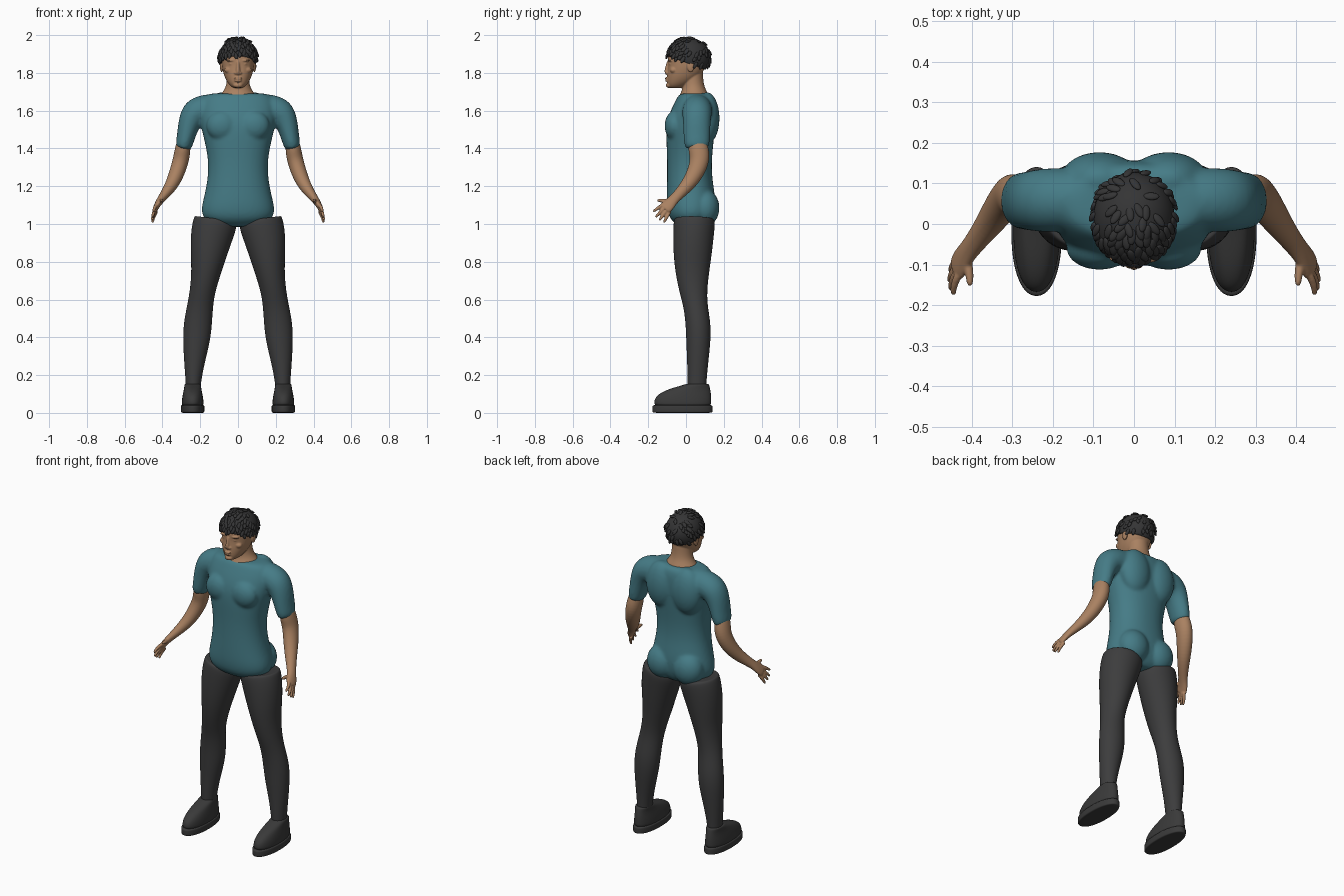
import bpy, bmesh, math, random
from mathutils import Vector, Matrix

cube = bpy.data.objects.get("Cube")
if cube:
    bpy.data.objects.remove(cube, do_unlink=True)
random.seed(7)


def material(name, r, g, b):
    m = bpy.data.materials.new(name)
    m.use_nodes = True
    m.diffuse_color = (r, g, b, 1)
    bsdf = next(n for n in m.node_tree.nodes if n.type == 'BSDF_PRINCIPLED')
    bsdf.inputs["Base Color"].default_value = (r, g, b, 1)
    return m


TEAL = material("teal cloth", .06, .2, .24)
SKIN = material("skin", .40, .22, .12)
BLACK = material("black hair", .035, .035, .036)
PANTS = material("charcoal cloth", .046, .046, .047)
SHOE = material("dark leather", .042, .042, .042)


def loft(bm, stations, flat=False, power=2.0, seg=24):
    """Closed tube through (x, y, z, side radius, depth radius) stations."""
    pts = [Vector(s[:3]) for s in stations]
    rings = []
    for i, s in enumerate(stations):
        t = Vector((0, 0, 1))
        if not flat:
            t = (pts[min(i + 1, len(pts) - 1)] - pts[max(i - 1, 0)]).normalized()
        u = Vector((0, 1, 0))
        u = (u - t * u.dot(t)).normalized()
        v = t.cross(u)
        # an inner ring at each end keeps the rim crisp
        scales = [.6, 1] if i == 0 else [1, .6] if i == len(pts) - 1 else [1]
        for k in scales:
            ring = []
            for j in range(seg):
                a = math.tau * j / seg
                c, d = math.cos(a), math.sin(a)
                c = math.copysign(abs(c) ** (2 / power), c)
                d = math.copysign(abs(d) ** (2 / power), d)
                ring.append(bm.verts.new(pts[i] + v * (c * s[3] * k) + u * (d * s[4] * k)))
            rings.append(ring)
    for a, b in zip(rings, rings[1:]):
        for j in range(seg):
            n = (j + 1) % seg
            bm.faces.new((a[j], a[n], b[n], b[j]))
    bm.faces.new(rings[0][::-1])
    bm.faces.new(rings[-1])


def levels(rows, x=0):
    """Turn (z, front y, back y, half width) rows into stations."""
    return [(x, (f + b) / 2, z, w, (b - f) / 2) for z, f, b, w in rows]


def flip(stations, s):
    return [(p[0] * s,) + tuple(p[1:]) for p in stations]


def blob(bm, centre, radii, rot=None):
    m = Matrix.Translation(centre) @ (rot or Matrix()) @ Matrix.Diagonal((*radii, 1))
    bmesh.ops.create_uvsphere(bm, u_segments=16, v_segments=10, radius=1, matrix=m)


def finish(name, bm, mat, subsurf=2, voxel=0, smooth=0):
    bmesh.ops.recalc_face_normals(bm, faces=bm.faces[:])
    me = bpy.data.meshes.new(name)
    bm.to_mesh(me)
    bm.free()
    me.materials.append(mat)
    me.shade_smooth()
    ob = bpy.data.objects.new(name, me)
    bpy.context.scene.collection.objects.link(ob)
    if subsurf:
        mod = ob.modifiers.new("Subdivision", 'SUBSURF')
        mod.levels = mod.render_levels = subsurf
    if voxel:
        mod = ob.modifiers.new("Blend", 'REMESH')
        mod.mode = 'VOXEL'
        mod.voxel_size = voxel
        mod.use_smooth_shade = True
        mod = ob.modifiers.new("Soften", 'SMOOTH')
        mod.factor = .5
        mod.iterations = smooth
    return ob


# Shirt: torso, muscles and sleeves blended into one surface
bm = bmesh.new()
loft(bm, levels([
    (.985, -.03, .11, .10), (1.02, -.085, .14, .185), (1.08, -.10, .155, .197),
    (1.15, -.102, .155, .178), (1.25, -.10, .137, .158), (1.35, -.10, .137, .158),
    (1.45, -.105, .148, .18), (1.53, -.104, .155, .2), (1.60, -.083, .158, .205),
    (1.66, -.052, .153, .195), (1.692, -.035, .135, .16)]), flat=True, power=2.2, seg=32)
for s in (1, -1):
    blob(bm, (.085 * s, -.06, 1.52), (.085, .055, .08))
    blob(bm, (.088 * s, .10, 1.085), (.095, .08, .10))
    blob(bm, (.085 * s, .11, 1.56), (.10, .07, .14))
    loft(bm, flip([
        (.08, .06, 1.615, .075, .075), (.19, .06, 1.605, .085, .08),
        (.235, .058, 1.585, .077, .078), (.26, .057, 1.53, .059, .073),
        (.274, .057, 1.47, .049, .071), (.290, .058, 1.40, .044, .067)], s))
finish("shirt", bm, TEAL, voxel=.009, smooth=6)

# Head with face features and ears
bm = bmesh.new()
loft(bm, levels([
    (1.72, -.088, -.02, .026), (1.735, -.099, .01, .046), (1.765, -.101, .06, .066),
    (1.80, -.101, .09, .079), (1.84, -.094, .105, .086), (1.88, -.099, .11, .086),
    (1.93, -.085, .10, .078), (1.95, -.06, .08, .055)]), flat=True, power=2.2)
loft(bm, levels([
    (1.64, -.045, .125, .10), (1.68, -.038, .122, .098), (1.70, -.024, .112, .08),
    (1.73, -.018, .096, .062), (1.78, -.018, .09, .058), (1.82, -.01, .09, .058)]), flat=True)
loft(bm, [(0, -.09, 1.86, .009, .012), (0, -.098, 1.83, .009, .012),
          (0, -.104, 1.806, .013, .013), (0, -.098, 1.793, .014, .010)], seg=12)
blob(bm, (0, -.104, 1.771), (.024, .008, .006))
blob(bm, (0, -.102, 1.759), (.021, .009, .006))
blob(bm, (0, -.09, 1.734), (.026, .018, .014))
for s in (1, -1):
    blob(bm, (.036 * s, -.083, 1.866), (.028, .014, .006))
    blob(bm, (.034 * s, -.079, 1.847), (.015, .012, .008))
    blob(bm, (.013 * s, -.099, 1.799), (.008, .009, .007))
    blob(bm, (.047 * s, -.066, 1.815), (.026, .02, .018))
    blob(bm, (.087 * s, .025, 1.835), (.009, .02, .032))
finish("head", bm, SKIN, voxel=.004, smooth=2)

# Hair cap, trimmed along a sloping hairline
centre, radii = Vector((0, .015, 1.882)), Vector((.1, .113, .104))
bm = bmesh.new()
bmesh.ops.create_uvsphere(bm, u_segments=40, v_segments=24, radius=1,
                          matrix=Matrix.Translation(centre) @ Matrix.Diagonal((*radii, 1)))
bmesh.ops.bisect_plane(bm, geom=bm.verts[:] + bm.edges[:] + bm.faces[:],
                       plane_co=(0, -.1, 1.89), plane_no=(0, .36, 1), clear_inner=True)
bmesh.ops.holes_fill(bm, edges=[e for e in bm.edges if e.is_boundary])
finish("hair_cap", bm, BLACK, subsurf=0)

# Leaf-shaped curls, denser over the fringe and hairline
bm = bmesh.new()
count = 260
for i in range(count):
    h = 1 - 1.5 * (i + .5) / count
    a = i * math.pi * (3 - math.sqrt(5))
    n = Vector((math.cos(a), math.sin(a), 0)) * math.sqrt(1 - h * h) + Vector((0, 0, h))
    p = centre + Vector(n[k] * radii[k] for k in range(3))
    above = p.z - (1.89 - (p.y + .1) * .36)
    if above < 0 or random.random() > (.85 if n.y < -.2 else .3):
        continue
    down = Vector((random.uniform(-.5, .5), -.5, -.8 + random.uniform(-.3, .3)))
    y = (down - n * down.dot(n)).normalized()
    y = (y + n * random.uniform(.05, .35)).normalized()
    x = y.cross(n).normalized()
    rot = Matrix((x, y, x.cross(y))).transposed().to_4x4()
    p.z = min(p.z, 1.981)
    blob(bm, p + n * .003, (.010, .020, .006), rot)
finish("hair_curls", bm, BLACK, subsurf=0)

for side, s in (("left", 1), ("right", -1)):
    # Forearm, palm and fingers
    bm = bmesh.new()
    loft(bm, flip([
        (.286, .058, 1.45, .034, .045), (.293, .067, 1.39, .043, .056),
        (.303, .075, 1.335, .043, .052), (.325, .048, 1.265, .041, .046),
        (.352, .008, 1.205, .035, .037), (.388, -.04, 1.155, .025, .029),
        (.412, -.07, 1.125, .02, .028), (.428, -.093, 1.1, .016, .036),
        (.438, -.115, 1.08, .014, .035)], s))
    tips = [(.445, -.174, 1.066), (.452, -.161, 1.036), (.455, -.141, 1.02), (.452, -.117, 1.008)]
    for k, tip in enumerate(tips):
        root = Vector((.432, -.125 + .013 * k, 1.10 - .011 * k))
        mid = root.lerp(Vector(tip), .55) + Vector((.006, 0, 0))
        loft(bm, flip([(*root, .011, .011), (*mid, .0095, .0095), (*tip, .007, .007)], s), seg=10)
    loft(bm, flip([(.415, -.08, 1.115, .015, .015), (.406, -.115, 1.123, .012, .012),
                   (.404, -.152, 1.125, .008, .008)], s), seg=10)
    finish(side + "_forearm_and_hand", bm, SKIN, voxel=.004, smooth=3)

    # Trouser leg
    bm = bmesh.new()
    loft(bm, flip([
        (.117, .045, 1.03, .105, .1), (.118, .045, 1.018, .118, .111),
        (.137, .04, .95, .115, .109), (.155, .035, .85, .099, .103),
        (.168, .033, .75, .079, .091), (.187, .038, .65, .067, .075),
        (.2, .05, .57, .068, .063), (.213, .065, .47, .076, .067),
        (.22, .066, .38, .072, .065), (.231, .062, .27, .055, .056),
        (.237, .058, .16, .040, .050), (.237, .058, .10, .038, .048)], s))
    finish(side + "_trouser_leg", bm, PANTS)

    # Shoe upper and sole
    bm = bmesh.new()
    loft(bm, levels([
        (.035, -.168, .135, .058), (.06, -.17, .135, .058), (.085, -.162, .135, .055),
        (.11, -.13, .132, .05), (.13, -.08, .128, .046), (.146, -.02, .124, .044),
        (.154, .0, .12, .041)], .24 * s), flat=True, power=2.2)
    finish(side + "_shoe", bm, SHOE)
    bm = bmesh.new()
    loft(bm, levels([(0, -.176, .14, .06), (.006, -.179, .142, .063), (.036, -.179, .142, .063),
                     (.042, -.177, .14, .061)], .24 * s), flat=True, power=2.2)
    finish(side + "_sole", bm, SHOE)
